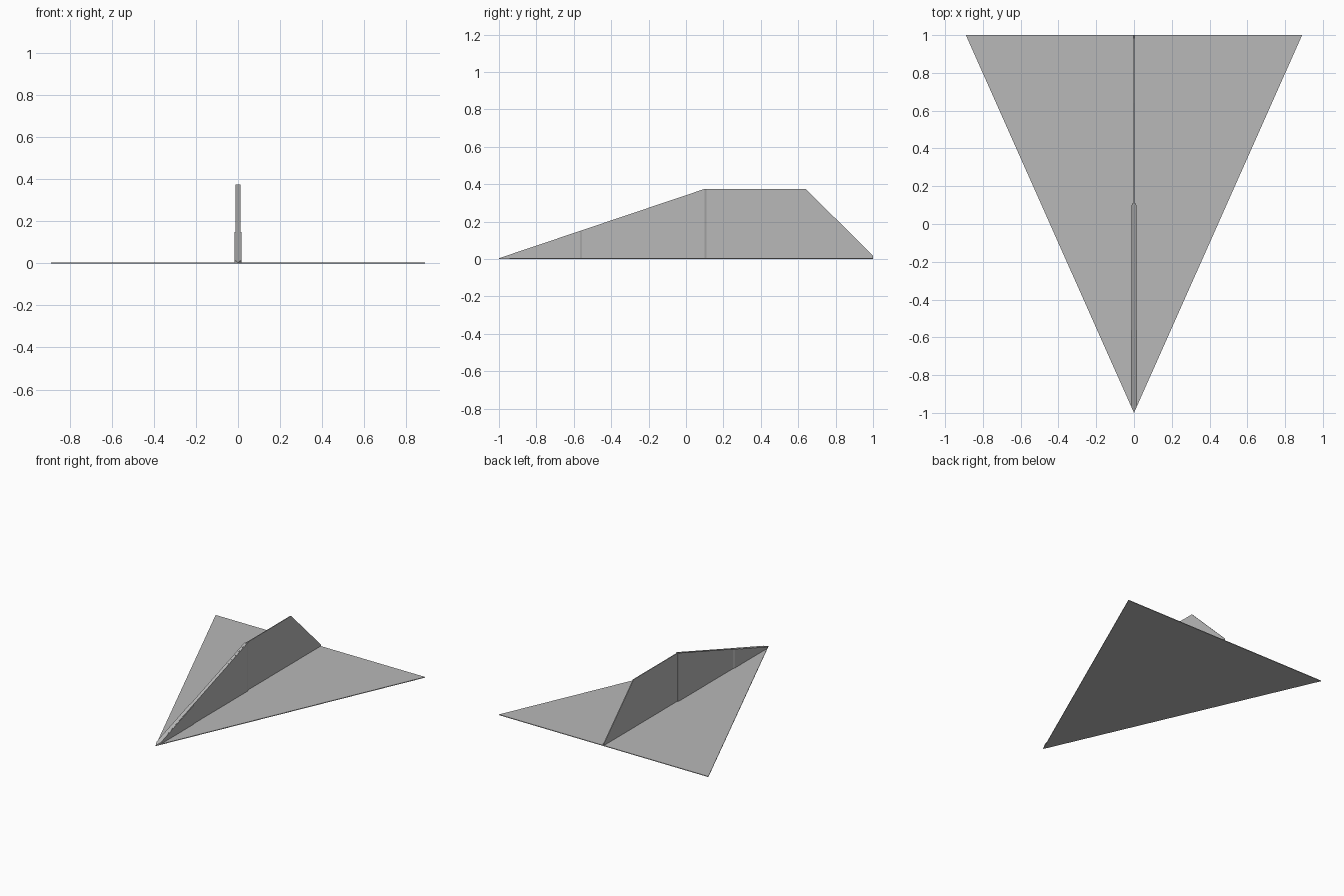
import bpy
import bmesh

if "Cube" in bpy.data.objects:
    bpy.data.objects.remove(bpy.data.objects["Cube"])

paper = bpy.data.materials.new("paper_grey")
paper.diffuse_color = (0.48, 0.48, 0.48, 1)
paper.use_nodes = True
paper.node_tree.nodes["Principled BSDF"].inputs["Base Color"].default_value = paper.diffuse_color


def prism(name, bottom, top):
    """Solid between two matching outlines."""
    bm = bmesh.new()
    lo = [bm.verts.new(p) for p in bottom]
    hi = [bm.verts.new(p) for p in top]
    bm.faces.new(lo)
    bm.faces.new(hi)
    n = len(lo)
    for i in range(n):
        j = (i + 1) % n
        bm.faces.new((lo[i], lo[j], hi[j], hi[i]))
    bmesh.ops.recalc_face_normals(bm, faces=bm.faces)
    mesh = bpy.data.meshes.new(name)
    bm.to_mesh(mesh)
    bm.free()
    mesh.materials.append(paper)
    obj = bpy.data.objects.new(name, mesh)
    bpy.context.collection.objects.link(obj)
    return obj


# flat triangular wing sheet
wing = [(0, -1), (0.89, 1), (-0.89, 1)]
prism("wing", [(x, y, 0) for x, y in wing], [(x, y, 0.005) for x, y in wing])

# thin upright keel along the centre line
keel = [(-0.99, 0.002), (1, 0.002), (1, 0.018), (0.64, 0.374), (0.1, 0.374)]
prism("keel", [(-0.003, y, z) for y, z in keel], [(0.003, y, z) for y, z in keel])


def folded_strip(name, half, back, slope):
    """Strip with sloping top, pointed nose and chamfered rear corners."""
    nose = -1 + half / 0.445
    side = [(half, nose), (half, back - 0.01), (half * 0.6, back)]
    plan = [(0, -1)] + side + [(-x, y) for x, y in reversed(side)]
    prism(name, [(x, y, 0.001) for x, y in plan],
          [(x, y, 0.004 + slope * (min(y, back - 0.01) + 1)) for x, y in plan])


# folded layers that thicken the keel towards the nose
folded_strip("middle_fold", 0.012, 0.11, 0.337)
folded_strip("nose_fold", 0.017, -0.555, 0.334)
